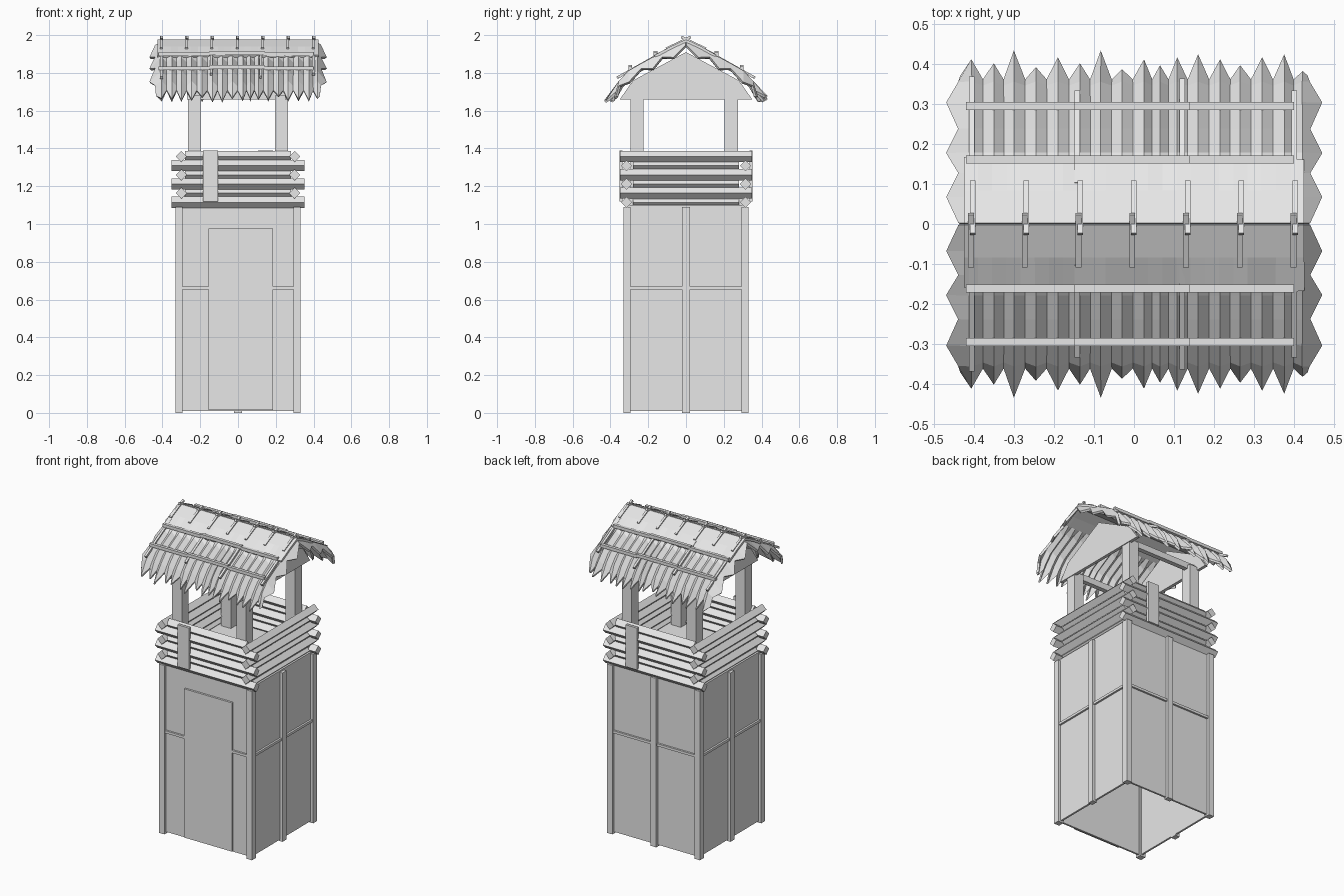
import bpy, bmesh, math, random
from mathutils import Vector, Matrix

cube = bpy.data.objects.get("Cube")
if cube:
    bpy.data.objects.remove(cube, do_unlink=True)
random.seed(4)

GREY = (0.8, 0.8, 0.8, 1.0)
grey = bpy.data.materials.new("plain_grey")
grey.use_nodes = True
grey.diffuse_color = GREY
for node in grey.node_tree.nodes:
    if node.type == 'BSDF_PRINCIPLED':
        node.inputs["Base Color"].default_value = GREY


def finish(name, bm):
    bmesh.ops.recalc_face_normals(bm, faces=bm.faces)
    mesh = bpy.data.meshes.new(name)
    bm.to_mesh(mesh)
    bm.free()
    mesh.materials.append(grey)
    obj = bpy.data.objects.new(name, mesh)
    bpy.context.collection.objects.link(obj)
    return obj


def box(name, x, y, z):
    """Box from three (low, high) ranges."""
    bm = bmesh.new()
    size = [r[1] - r[0] for r in (x, y, z)]
    mid = [sum(r) / 2 for r in (x, y, z)]
    bmesh.ops.create_cube(bm, size=1, matrix=Matrix.Translation(mid) @ Matrix.Diagonal((*size, 1)))
    return finish(name, bm)


def beam(name, start, end, width, roll=0):
    """Square bar between two points, rolled about its length."""
    a, b = Vector(start), Vector(end)
    d = b - a
    turn = d.to_track_quat('Z', 'Y').to_matrix().to_4x4()
    m = (Matrix.Translation((a + b) / 2) @ turn @ Matrix.Rotation(roll, 4, 'Z')
         @ Matrix.Diagonal((width, width, d.length, 1)))
    bm = bmesh.new()
    bmesh.ops.create_cube(bm, size=1, matrix=m)
    return finish(name, bm)


SIDES = (("left", 1), ("right", -1))
DEPTHS = (("back", 1), ("front", -1))


def span(a, b):
    return (min(a, b), max(a, b))


# Tower walls, open underneath
for label, s in SIDES:
    box(label + "_wall", span(s * 0.302, s * 0.314), (-0.314, 0.314), (0.01, 1.1))
    box(label + "_middle_post", span(s * 0.3, s * 0.332), (-0.02, 0.02), (0, 1.09))
    box(label + "_cross_rail", span(s * 0.3, s * 0.326), (-0.3, 0.3), (0.652, 0.668))
for label, s in DEPTHS:
    box(label + "_wall", (-0.314, 0.314), span(s * 0.302, s * 0.314), (0.01, 1.1))
    for side, t in SIDES:
        box(f"{label}_{side}_corner_post", span(t * 0.293, t * 0.332),
            span(s * 0.293, s * 0.332), (0, 1.09))
box("back_middle_post", (-0.02, 0.02), (0.3, 0.332), (0, 1.09))
box("back_cross_rail", (-0.3, 0.3), (0.3, 0.326), (0.652, 0.668))
box("front_rail_right", (-0.3, -0.155), (-0.326, -0.3), (0.652, 0.668))
box("front_rail_left", (0.185, 0.3), (-0.326, -0.3), (0.652, 0.668))
box("door", (-0.155, 0.185), (-0.327, -0.31), (0.015, 0.975))

# Lookout deck and log parapet
box("deck", (-0.3, 0.3), (-0.3, 0.3), (1.09, 1.15))
LOG = 0.042
DIAMOND = math.pi / 4
for row in range(6):
    z = 1.115 + row * 0.0485
    along_x = row % 2 == 0
    for label, s in DEPTHS:
        half, y = (0.353, 0.315) if along_x else (0.28, 0.302)
        beam(f"{label}_log_{row}", (-half, s * y, z), (half, s * y, z), LOG, DIAMOND)
    for label, s in SIDES:
        half, x = (0.28, 0.287) if along_x else (0.35, 0.3)
        beam(f"{label}_log_{row}", (s * x, -half, z), (s * x, half, z), LOG, DIAMOND)
for label, s in DEPTHS:
    box(label + "_log_board", span(s * 0.105, s * 0.185), span(s * 0.335, s * 0.352), (1.12, 1.39))

# Roof posts, plates and gables
for depth, s in DEPTHS:
    y = (0.205, 0.275) if s > 0 else (-0.295, -0.225)
    for side, t in SIDES:
        box(f"{depth}_{side}_roof_post", span(t * 0.195, t * 0.265), y, (1.1, 1.68))
    box(depth + "_wall_plate", (-0.26, 0.26), (y[0] + 0.02, y[1] - 0.02), (1.66, 1.7))
for side, t in SIDES:
    bm = bmesh.new()
    outline = [(-0.35, 1.66), (0.35, 1.66), (0.28, 1.76), (0, 1.91), (-0.28, 1.76)]
    face = bm.faces.new([bm.verts.new((t * 0.25, y, z)) for y, z in outline])
    new = bmesh.ops.extrude_face_region(bm, geom=[face])["geom"]
    bmesh.ops.translate(bm, vec=(t * 0.02, 0, 0),
                        verts=[v for v in new if isinstance(v, bmesh.types.BMVert)])
    finish(side + "_gable", bm)


# Thatch: pleated sheets with pointed tufts along eaves and ends
def sheet(name, columns, thickness):
    bm = bmesh.new()
    grid = [[bm.verts.new(p) for p in col] for col in columns]
    for a, b in zip(grid, grid[1:]):
        for k in range(len(a) - 1):
            bm.faces.new((a[k], a[k + 1], b[k + 1], b[k]))
    obj = finish(name, bm)
    mod = obj.modifiers.new("thickness", 'SOLIDIFY')
    mod.thickness = thickness
    mod.offset = 0
    return obj


TIPS = [(-0.405, 0.405), (-0.35, 0.395), (-0.3, 0.428), (-0.245, 0.385), (-0.19, 0.41),
        (-0.135, 0.395), (-0.083, 0.428), (-0.03, 0.38), (0.025, 0.405), (0.065, 0.39),
        (0.108, 0.41), (0.16, 0.418), (0.215, 0.405), (0.265, 0.39), (0.32, 0.41),
        (0.375, 0.418), (0.42, 0.375)]
PROFILE = [(0, 1.958), (0.065, 1.928), (0.125, 1.895), (0.175, 1.868),
           (0.235, 1.835), (0.3, 1.798), (0.35, 1.745)]


def end_column(t, s):
    """Ragged gable edge, drooping at each tuft."""
    pts = []
    for k, (y, z) in enumerate(PROFILE):
        tuft = k % 2
        pts.append((t * (0.465 if tuft else 0.435), s * y, z - (0.05 if tuft else 0.015)))
    return pts + [(t * 0.43, s * 0.365, 1.675)]


for label, s in DEPTHS:
    cols = [end_column(-1, s)]
    for i, (x, reach) in enumerate(TIPS):
        crest = [(x, s * y, z + (0.008 if y > 0.15 else 0)) for y, z in PROFILE]
        cols.append(crest + [(x, s * reach, 1.645 + random.uniform(0, 0.03))])
        if i + 1 < len(TIPS):
            v = (x + TIPS[i + 1][0]) / 2
            dip = [(v, s * (y - 0.1 * max(0, y - 0.25)), z - (0.018 if y > 0.15 else 0))
                   for y, z in PROFILE]
            cols.append(dip + [(v, s * 0.355, 1.705)])
    cols.append(end_column(1, s))
    sheet(label + "_lower_thatch", cols, 0.014)

    # Smoother capping layer beside the ridge
    cap = []
    for i in range(25):
        x = -0.425 + i * 0.85 / 24
        edge = 0.155 + random.uniform(-0.005, 0.012)
        cap.append([(x, 0, 1.97), (x, s * 0.08, 1.933), (x, s * edge, 1.888)])
    sheet(label + "_thatch_cap", cap, 0.014)

    # Rails pinning the thatch down, in overlapping lengths
    for n, (y, z) in enumerate(((0.161, 1.9), (0.295, 1.825))):
        for m, (a, b) in enumerate(((-0.42, -0.15), (-0.15, 0.14), (0.14, 0.4))):
            lift = 0.006 * (m % 2)
            beam(f"{label}_thatch_rail_{n}_{m}", (a, s * y, z + lift), (b, s * y, z + lift), 0.02)

    # Short ridge sticks, crossing at the top
    for n in range(7):
        x = -0.405 + n * 0.1342 + s * 0.002
        beam(f"{label}_ridge_stick_{n}", (x, -s * 0.025, 1.99), (x, s * 0.105, 1.927), 0.014)
    for n, (x, y) in enumerate(((-0.405, 0.365), (-0.142, 0.33), (0.12, 0.36), (0.4, 0.33))):
        beam(f"{label}_long_stick_{n}", (x, s * 0.1, 1.922),
             (x, s * y, 1.922 - (y - 0.1) * 0.56), 0.014)
